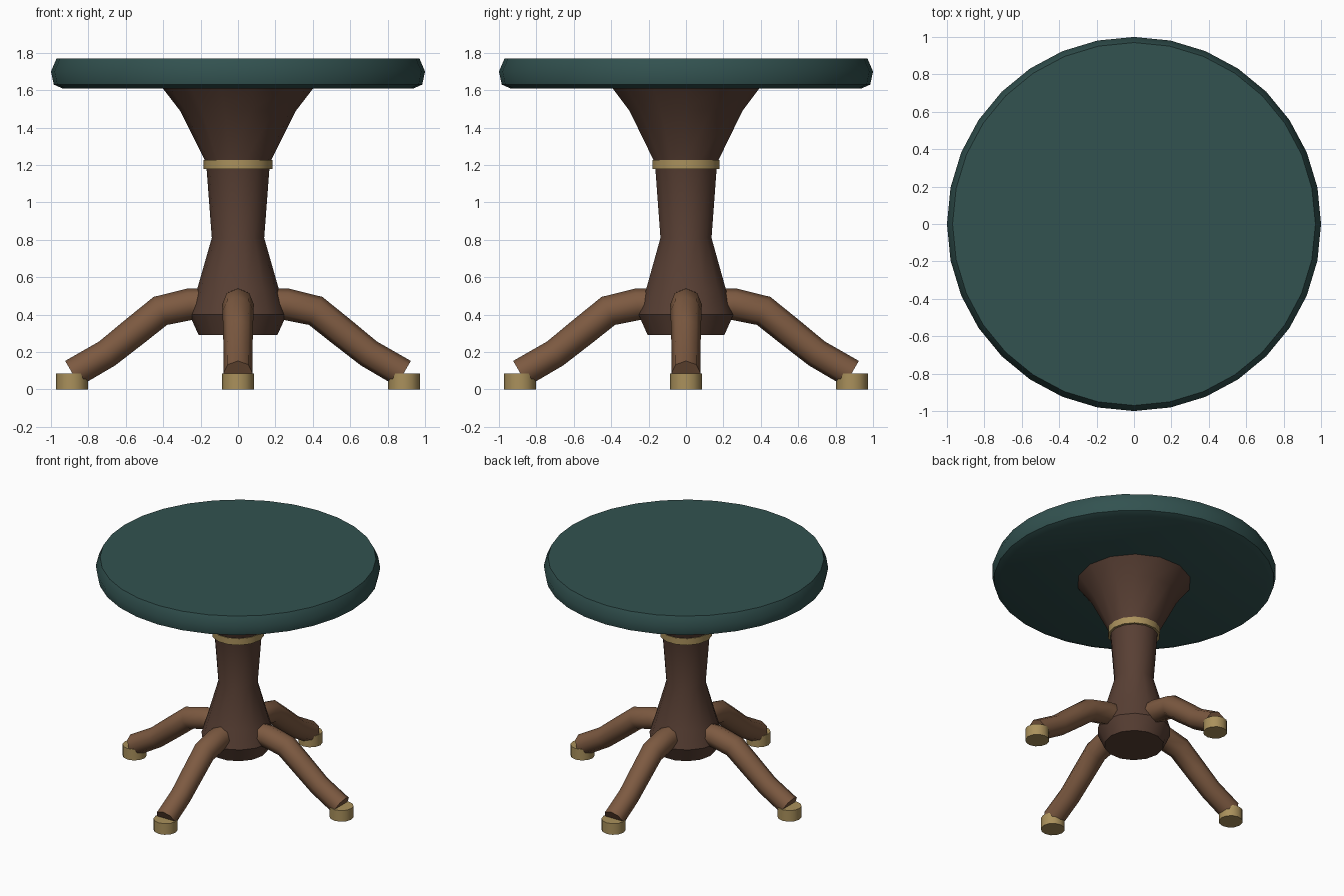
import bpy, bmesh
from math import sin, cos, pi, radians
from mathutils import Vector, Matrix

if "Cube" in bpy.data.objects:
    bpy.data.objects.remove(bpy.data.objects["Cube"])


def material(name, rgb):
    m = bpy.data.materials.new(name)
    m.diffuse_color = (*rgb, 1)
    m.use_nodes = True
    m.node_tree.nodes["Principled BSDF"].inputs["Base Color"].default_value = m.diffuse_color
    return m


TEAL = material("teal_top", (0.032, 0.084, 0.080))
DARK = material("dark_wood", (0.098, 0.050, 0.034))
WOOD = material("leg_wood", (0.205, 0.102, 0.053))
BRASS = material("brass", (0.402, 0.283, 0.107))


def skin(name, rings, mat, angle=40):
    """Join successive rings of points into a capped, smooth-shaded tube."""
    bm = bmesh.new()
    loops = [[bm.verts.new(p) for p in ring] for ring in rings]
    n = len(loops[0])
    for a, b in zip(loops, loops[1:]):
        for i in range(n):
            j = (i + 1) % n
            bm.faces.new((a[i], a[j], b[j], b[i]))
    bm.faces.new(loops[0])
    bm.faces.new(loops[-1])
    bmesh.ops.recalc_face_normals(bm, faces=bm.faces)
    me = bpy.data.meshes.new(name)
    bm.to_mesh(me)
    bm.free()
    me.materials.append(mat)
    ob = bpy.data.objects.new(name, me)
    bpy.context.collection.objects.link(ob)
    bpy.ops.object.select_all(action='DESELECT')
    ob.select_set(True)
    bpy.context.view_layer.objects.active = ob
    bpy.ops.object.shade_smooth_by_angle(angle=radians(angle))
    return ob


def lathe(name, profile, sides, mat, x=0):
    rings = [[(x + r * cos(2 * pi * i / sides), r * sin(2 * pi * i / sides), z)
              for i in range(sides)] for r, z in profile]
    return skin(name, rings, mat)


def sweep(name, path, sides, mat):
    """Tube along (x, z, radius) points in the XZ plane."""
    pts = [Vector((x, 0, z)) for x, z, r in path]
    rings = []
    for k, p in enumerate(pts):
        before = (p - pts[k - 1]).normalized() if k else Vector()
        after = (pts[k + 1] - p).normalized() if k + 1 < len(pts) else Vector()
        t = (before + after).normalized()
        up, r = Vector((-t.z, 0, t.x)), path[k][2]
        rings.append([p + r * (cos(2 * pi * i / sides) * up +
                               sin(2 * pi * i / sides) * Vector((0, 1, 0)))
                      for i in range(sides)])
    return skin(name, rings, mat, 50)


# Round top with a softened rim
lathe("table_top", [(0.94, 1.61), (0.985, 1.63), (1.0, 1.70), (0.97, 1.77)], 32, TEAL)

# Turned pedestal and its collar
lathe("pedestal", [(0.21, 0.29), (0.26, 0.40), (0.22, 0.53), (0.14, 0.81),
                   (0.168, 1.18), (0.18, 1.23), (0.31, 1.49), (0.41, 1.62)], 14, DARK)
lathe("collar", [(0.185, 1.178), (0.185, 1.228)], 14, BRASS)

# Four curved legs, each with a round foot
LEG = [(0.14, 0.46, 0.082), (0.26, 0.455, 0.085), (0.415, 0.42, 0.083),
       (0.55, 0.312, 0.080), (0.70, 0.192, 0.077), (0.885, 0.085, 0.078)]
for k, side in enumerate(("right", "back", "left", "front")):
    leg = sweep(side + "_leg", LEG, 8, WOOD)
    foot = lathe(side + "_foot", [(0.085, 0), (0.085, 0.086)], 12, BRASS, 0.888)
    for ob in (leg, foot):
        ob.data.transform(Matrix.Rotation(k * pi / 2, 4, 'Z'))
